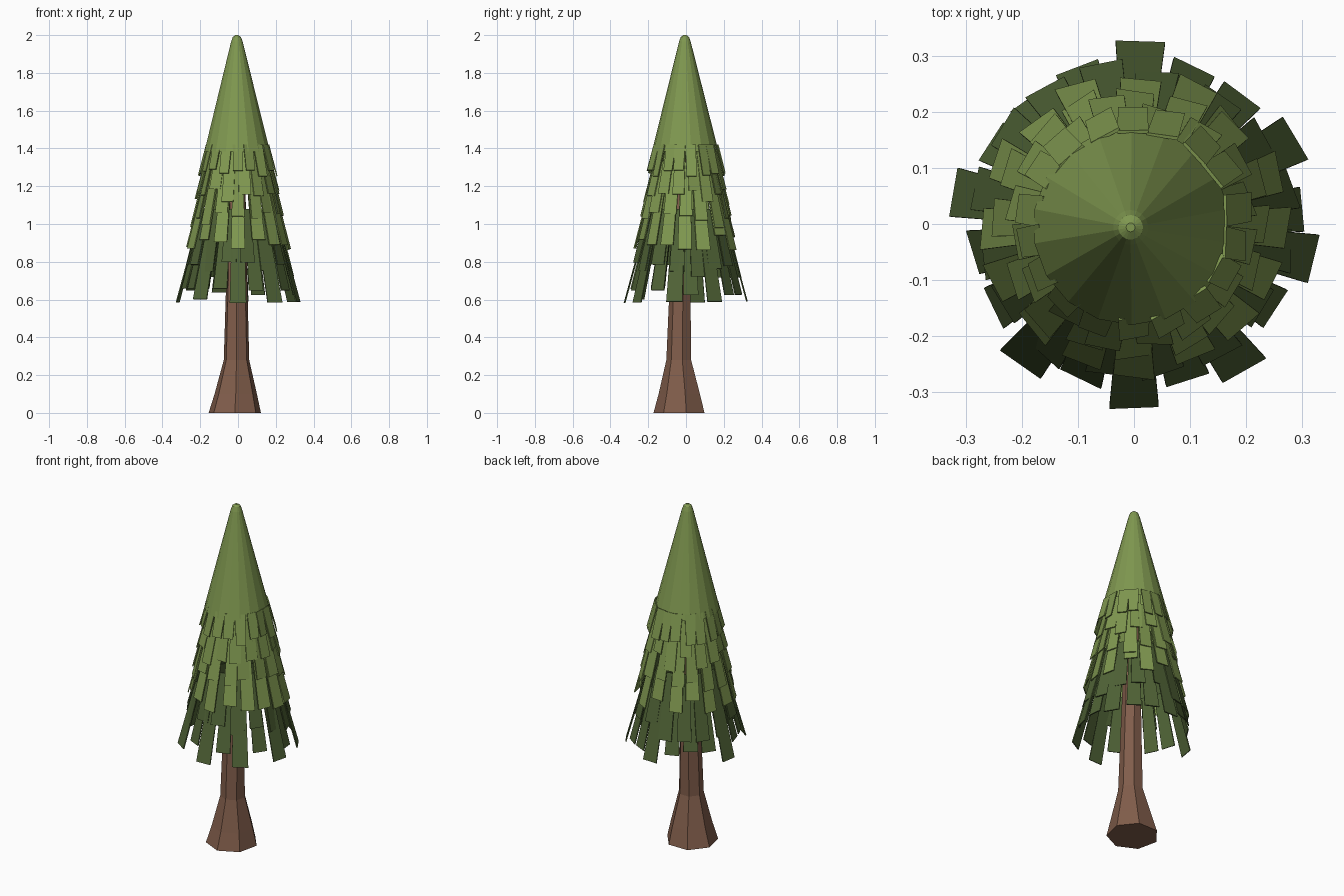
import bpy, bmesh, math, random
from mathutils import Vector

if "Cube" in bpy.data.objects:
    bpy.data.objects.remove(bpy.data.objects["Cube"])
random.seed(4)


def material(name, col):
    m = bpy.data.materials.new(name)
    m.diffuse_color = (*col, 1)
    m.use_nodes = True
    m.node_tree.nodes["Principled BSDF"].inputs["Base Color"].default_value = m.diffuse_color
    return m


LIGHT = material("light green", (0.215, 0.315, 0.08))
DARK = material("dark green", (0.08, 0.125, 0.037))
BROWN = material("bark brown", (0.22, 0.11, 0.07))


def finish(bm, name, mat):
    bmesh.ops.recalc_face_normals(bm, faces=bm.faces)
    me = bpy.data.meshes.new(name)
    bm.to_mesh(me)
    bm.free()
    me.materials.append(mat)
    ob = bpy.data.objects.new(name, me)
    bpy.context.collection.objects.link(ob)
    return ob


def lathe(name, mat, rings, n, phase, cap_bottom):
    """rings: (z, radius, centre x, centre y)"""
    bm = bmesh.new()
    loops = []
    for z, r, cx, cy in rings:
        loops.append([bm.verts.new((cx + r * math.cos(phase + i * math.tau / n),
                                    cy + r * math.sin(phase + i * math.tau / n), z))
                      for i in range(n)])
    for a, b in zip(loops, loops[1:]):
        for i in range(n):
            j = (i + 1) % n
            bm.faces.new((a[i], a[j], b[j], b[i]))
    bm.faces.new(loops[-1])
    if cap_bottom:
        bm.faces.new(loops[0])
    return finish(bm, name, mat)


def strip(bm, angle, top, tip, w_top, w_tip, extend, t=0.006):
    """One flat hanging leaf; top and tip are (z, radius)"""
    a = math.radians(angle)
    out = Vector((math.cos(a), math.sin(a), 0))
    side = Vector((-math.sin(a), math.cos(a), 0))
    up = Vector((0, 0, 1))
    p = out * top[1] + up * top[0]
    q = p + (out * tip[1] + up * tip[0] - p) * extend
    nrm = (q - p).cross(side).normalized() * t
    if nrm.dot(out) > 0:
        nrm = -nrm
    twist = side.cross(up) * random.uniform(-0.006, 0.006)
    vs = []
    for off in (Vector(), nrm):
        for c, w in ((p, w_top), (q, w_tip)):
            for s in (-1, 1):
                vs.append(bm.verts.new(c + off + (side * w / 2 + twist) * s))
    for f in ((0, 1, 3, 2), (4, 6, 7, 5), (0, 4, 5, 1),
              (2, 3, 7, 6), (0, 2, 6, 4), (1, 5, 7, 3)):
        bm.faces.new([vs[i] for i in f])


# Trunk with flared foot
lathe("trunk", BROWN, [(0, 0.142, -0.017, -0.03), (0.1, 0.115, -0.012, -0.03),
                       (0.28, 0.069, -0.008, -0.035), (0.6, 0.06, -0.007, -0.03),
                       (1.35, 0.04, -0.005, -0.015)], 7, math.radians(-90), True)

# Smooth upper cone with rounded tip
lathe("crown_cone", LIGHT, [(1.385, 0.176, -0.004, -0.004), (1.965, 0.031, -0.006, -0.006),
                            (1.99, 0.022, -0.006, -0.006), (2.0, 0.008, -0.006, -0.006)],
      18, math.radians(10), False)

# Leaf tiers: name, colour, top (z, r), tip (z, r), count, start angle, widths
tiers = [("fringe_tier", LIGHT, (1.42, 0.167), (1.27, 0.207), 18, 270, 0.056, 0.052),
         ("light_tier_upper", LIGHT, (1.45, 0.140), (1.14, 0.222), 16, 280, 0.052, 0.064),
         ("light_tier_middle", LIGHT, (1.33, 0.165), (1.02, 0.243), 16, 270, 0.055, 0.068),
         ("light_tier_lower", LIGHT, (1.20, 0.188), (0.90, 0.266), 16, 270, 0.058, 0.074),
         ("dark_tier_upper", DARK, (1.08, 0.200), (0.75, 0.284), 16, 281, 0.060, 0.078)]
for name, mat, top, tip, n, start, w0, w1 in tiers:
    bm = bmesh.new()
    for i in range(n):
        jitter = 0 if i == 0 else random.uniform(-3, 3)
        strip(bm, start + i * 360 / n + jitter, top, tip, w0, w1,
              random.uniform(0.85, 1.13))
    finish(bm, name, mat)

# Lowest tier: long leaves and shorter ones between
bm = bmesh.new()
for a in (88, 170, 231, 270, 307, 349, 28):
    strip(bm, a, (0.96, 0.225), (0.59, 0.326), 0.068, 0.088, random.uniform(0.96, 1.03))
for a in (5, 50, 69, 110, 130, 150, 190, 211, 251, 289, 329):
    strip(bm, a, (0.96, 0.215), (0.64, 0.297), 0.06, 0.08, random.uniform(0.92, 1.06))
finish(bm, "dark_tier_lower", DARK)
